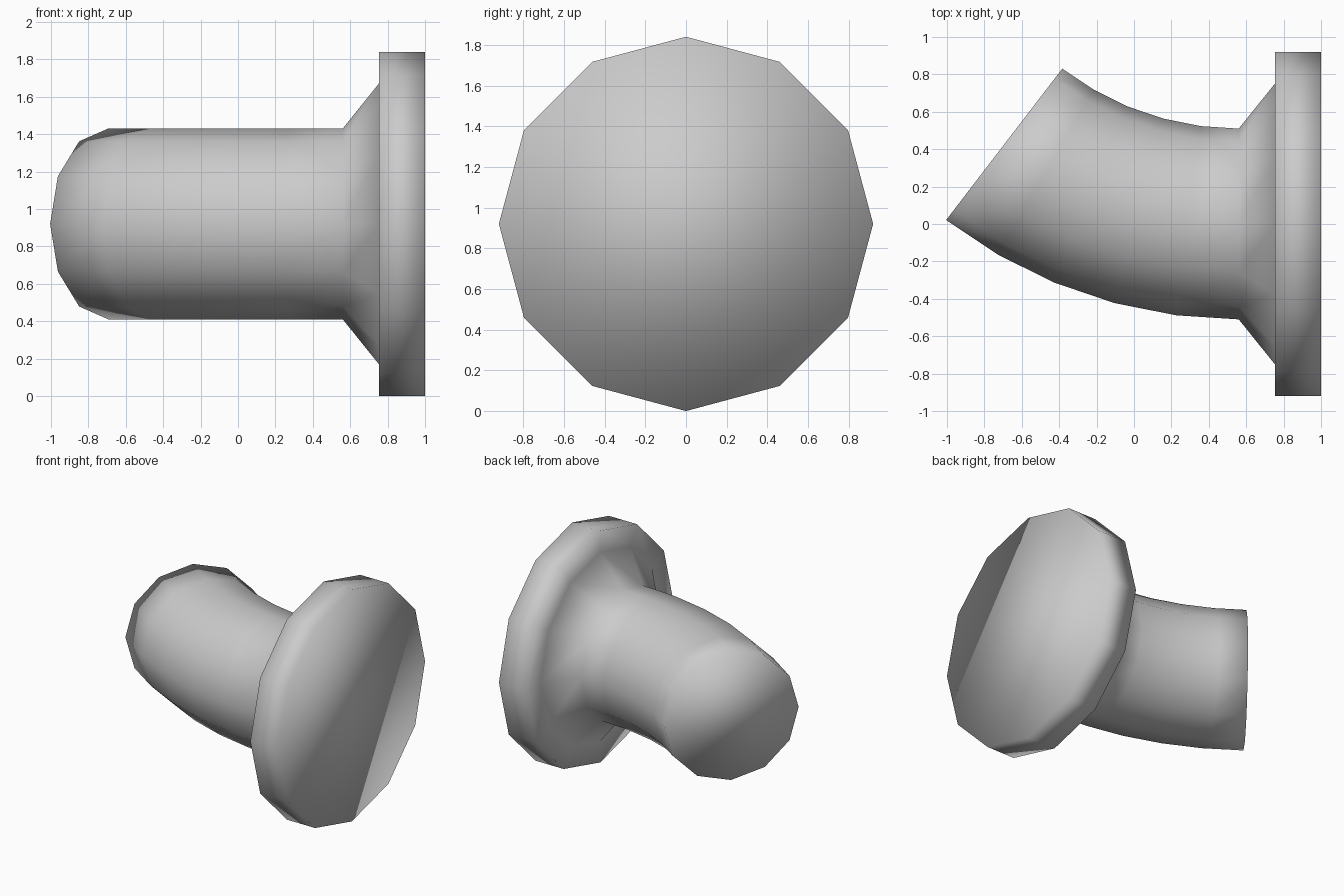
import bpy, bmesh
from math import sin, cos, pi, radians

if "Cube" in bpy.data.objects:
    bpy.data.objects.remove(bpy.data.objects["Cube"])

SIDES = 12
CZ = 0.92            # height of the pipe axis
PIPE_R = 0.51
BEND_R = 2.06
BEND = radians(37.5)
STEPS = 5

# (x, y, turn, radius) stations: flange, flared collar, then bent pipe
stations = [(1.0, 0, 0, 0.92), (0.753, 0, 0, 0.92), (0.753, 0, 0, 0.75)]
for i in range(STEPS + 1):
    a = BEND * i / STEPS
    stations.append((0.56 - BEND_R * sin(a), BEND_R * (1 - cos(a)), a, PIPE_R))

bm = bmesh.new()


def ring(x, y, turn, r):
    verts = []
    for k in range(SIDES):
        t = 2 * pi * k / SIDES
        side, up = r * cos(t), r * sin(t)
        verts.append(bm.verts.new((x + side * sin(turn), y + side * cos(turn), CZ + up)))
    return verts


rings = [ring(*s) for s in stations]

# Skin between neighbouring rings
for a, b in zip(rings, rings[1:]):
    for k in range(SIDES):
        n = (k + 1) % SIDES
        bm.faces.new((a[k], a[n], b[n], b[k]))

# Closed ends
bm.faces.new(rings[0])
bm.faces.new(rings[-1])
bmesh.ops.recalc_face_normals(bm, faces=bm.faces[:])
for f in bm.faces:
    f.smooth = True

mesh = bpy.data.meshes.new("flanged_pipe_bend")
bm.to_mesh(mesh)
bm.free()
obj = bpy.data.objects.new("flanged_pipe_bend", mesh)
bpy.context.collection.objects.link(obj)
